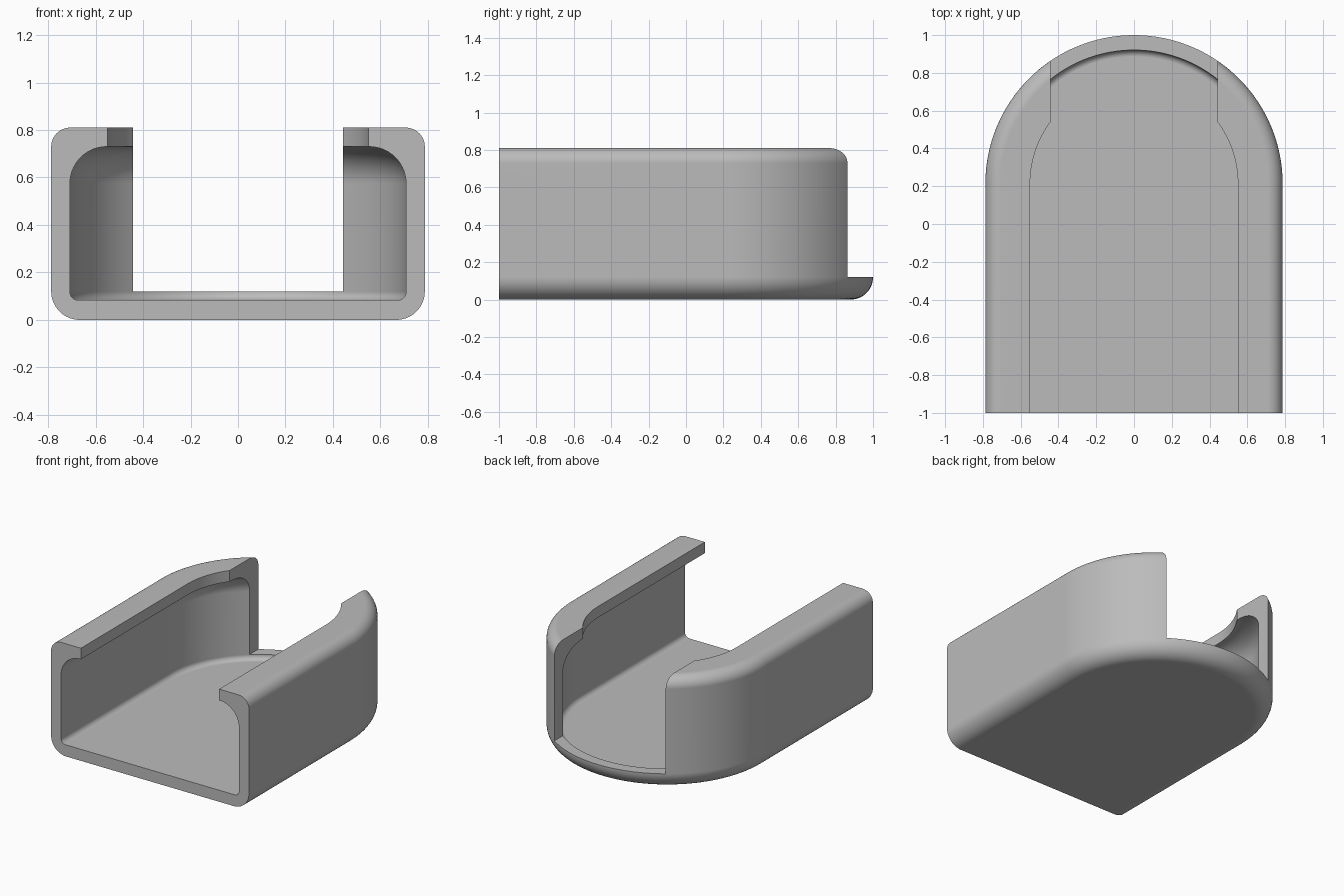
import bpy, bmesh, math

old = bpy.data.objects.get("Cube")
if old:
    bpy.data.objects.remove(old, do_unlink=True)

HALF = 0.787          # half width, also the radius of the rounded back
ARC_Y = 1 - HALF      # where the straight sides meet the round back
HEIGHT = 0.81
GAP = 0.443           # half width of the rear opening
ARC_STEPS = 64

grey = bpy.data.materials.new("plain grey")
grey.use_nodes = True
colour = (0.5, 0.5, 0.5, 1)
grey.diffuse_color = colour
grey.node_tree.nodes["Principled BSDF"].inputs["Base Color"].default_value = colour


def fillet_profile(half, bottom, top, r_low, r_high, steps=14):
    """Half width and height up a wall with rounded lower and upper edges."""
    pts = []
    for i in range(steps + 1):
        a = math.pi / 2 * i / steps
        pts.append((half - r_low + r_low * math.sin(a), bottom + r_low - r_low * math.cos(a)))
    for i in range(steps + 1):
        a = math.pi / 2 * i / steps
        pts.append((half - r_high + r_high * math.cos(a), top - r_high + r_high * math.sin(a)))
    return pts


def arch_solid(name, profile, front):
    """Stack arch-shaped outlines, flat at the front and round at the back."""
    bm = bmesh.new()
    rings = []
    for half, z in profile:
        pts = [(half, front)]
        for i in range(ARC_STEPS + 1):
            a = math.pi * i / ARC_STEPS
            pts.append((half * math.cos(a), ARC_Y + half * math.sin(a)))
        pts.append((-half, front))
        rings.append([bm.verts.new((x, y, z)) for x, y in pts])
    n = len(rings[0])
    for low, high in zip(rings, rings[1:]):
        for i in range(n - 1):
            bm.faces.new((low[i], low[i + 1], high[i + 1], high[i]))
    # bottom, top and one flat front face
    bm.faces.new(rings[0][::-1])
    bm.faces.new(rings[-1])
    bm.faces.new([r[-1] for r in rings] + [r[0] for r in reversed(rings)])
    bmesh.ops.recalc_face_normals(bm, faces=bm.faces)
    mesh = bpy.data.meshes.new(name)
    bm.to_mesh(mesh)
    bm.free()
    obj = bpy.data.objects.new(name, mesh)
    bpy.context.collection.objects.link(obj)
    mesh.materials.append(grey)
    return obj


# Outer shell, rounded underneath and along the top
shell = arch_solid("open_shell", fillet_profile(HALF, 0, HEIGHT, 0.12, 0.08), -1)

# Hollow inside, open at the front
cavity = arch_solid("cavity_cutter", fillet_profile(0.708, 0.083, 0.73, 0.035, 0.155), -1.2)

# Long slot through the top
slot = arch_solid("slot_cutter", [(0.55, 0.5), (0.55, 1)], -1.2)

# Rear opening above the floor lip
bpy.ops.mesh.primitive_cube_add(size=1, location=(0, 0.7, 0.62))
opening = bpy.context.object
opening.name = "rear_opening_cutter"
opening.scale = (2 * GAP, 1.2, 1)
opening.data.materials.append(grey)

bpy.ops.object.select_all(action="DESELECT")
bpy.context.view_layer.objects.active = shell
shell.select_set(True)
for cutter in (cavity, slot, opening):
    mod = shell.modifiers.new(cutter.name, "BOOLEAN")
    mod.operation = "DIFFERENCE"
    mod.solver = "EXACT"
    mod.object = cutter
    bpy.ops.object.modifier_apply(modifier=mod.name)
for cutter in (cavity, slot, opening):
    bpy.data.objects.remove(cutter, do_unlink=True)

# Smooth curves with crisp edges
bpy.ops.object.shade_smooth_by_angle(angle=math.radians(30))
weighted = shell.modifiers.new("even_shading", "WEIGHTED_NORMAL")
weighted.keep_sharp = True
